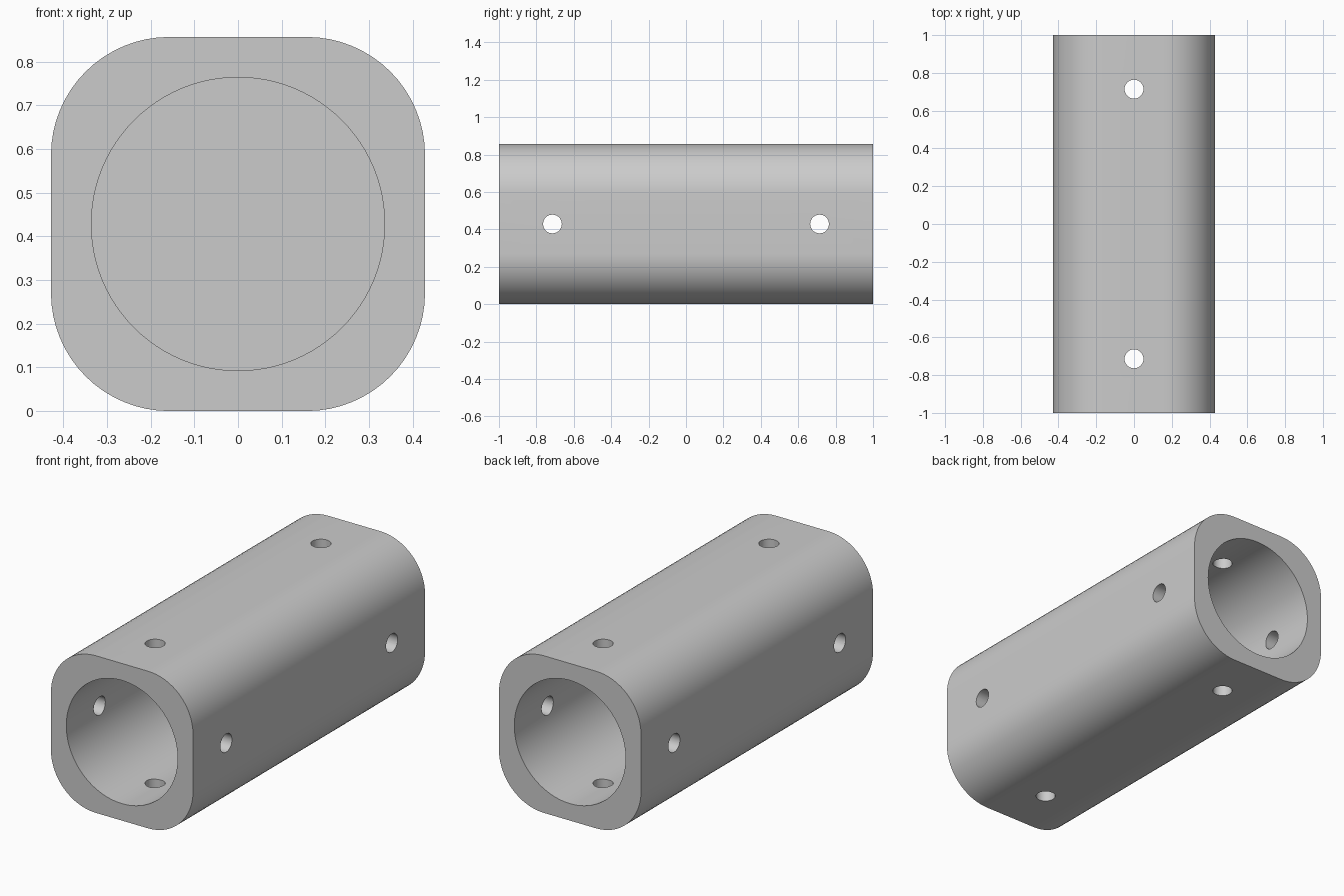
import bpy, bmesh
from math import pi, sin, cos, radians

cube = bpy.data.objects.get("Cube")
if cube:
    bpy.data.objects.remove(cube, do_unlink=True)

WIDTH, LENGTH = 0.857, 2.0
HALF = WIDTH / 2
CORNER = 0.271          # outer corner radius
BORE = 0.336            # bore radius
WALL = 0.1              # half thickness of the middle wall
HOLE = 0.05             # cross hole radius
HOLE_Y = 0.714

grey = bpy.data.materials.new("plain grey")
grey.use_nodes = True
colour = (0.6, 0.6, 0.6, 1)
grey.diffuse_color = colour
grey.node_tree.nodes["Principled BSDF"].inputs["Base Color"].default_value = colour


def rounded_square(half, radius, steps=16):
    """Profile points around the origin in the xz plane."""
    points = []
    for corner in range(4):
        mid = corner * pi / 2 + pi / 4
        cx = (half - radius) * (1 if cos(mid) > 0 else -1)
        cz = (half - radius) * (1 if sin(mid) > 0 else -1)
        for i in range(steps + 1):
            a = corner * pi / 2 + i / steps * pi / 2
            points.append((cx + radius * cos(a), cz + radius * sin(a)))
    return points


def cutter(name, radius, depth, location, rotation, sides):
    bpy.ops.mesh.primitive_cylinder_add(vertices=sides, radius=radius, depth=depth,
                                        location=location, rotation=rotation)
    obj = bpy.context.object
    obj.name = name
    obj.hide_render = True
    obj.data.materials.append(grey)
    return obj


# Outer body: rounded square extruded along y
bm = bmesh.new()
profile = [bm.verts.new((x, -LENGTH / 2, z + HALF)) for x, z in rounded_square(HALF, CORNER)]
face = bm.faces.new(profile)
extruded = bmesh.ops.extrude_face_region(bm, geom=[face], use_keep_orig=True)
for v in extruded["geom"]:
    if isinstance(v, bmesh.types.BMVert):
        v.co.y += LENGTH
bmesh.ops.recalc_face_normals(bm, faces=bm.faces)
mesh = bpy.data.meshes.new("tube_body")
bm.to_mesh(mesh)
bm.free()
body = bpy.data.objects.new("tube_body", mesh)
body.data.materials.append(grey)
bpy.context.collection.objects.link(body)

# Blind bores from both ends and cross holes through all four sides
cutters = []
overshoot = 0.1
depth = LENGTH / 2 - WALL + overshoot
for side in (-1, 1):
    cutters.append(cutter("bore_cutter", BORE, depth, (0, side * (WALL + depth / 2), HALF),
                          (pi / 2, 0, 0), 96))
    for rotation in ((0, 0, 0), (0, pi / 2, 0)):
        cutters.append(cutter("hole_cutter", HOLE, WIDTH + overshoot,
                              (0, side * HOLE_Y, HALF), rotation, 32))

bpy.ops.object.select_all(action="DESELECT")
bpy.context.view_layer.objects.active = body
body.select_set(True)
for tool in cutters:
    cut = body.modifiers.new("cut", "BOOLEAN")
    cut.operation = "DIFFERENCE"
    cut.solver = "EXACT"
    cut.object = tool
    bpy.ops.object.modifier_apply(modifier=cut.name)
    bpy.data.objects.remove(tool, do_unlink=True)

bpy.ops.object.shade_smooth_by_angle(angle=radians(30))
